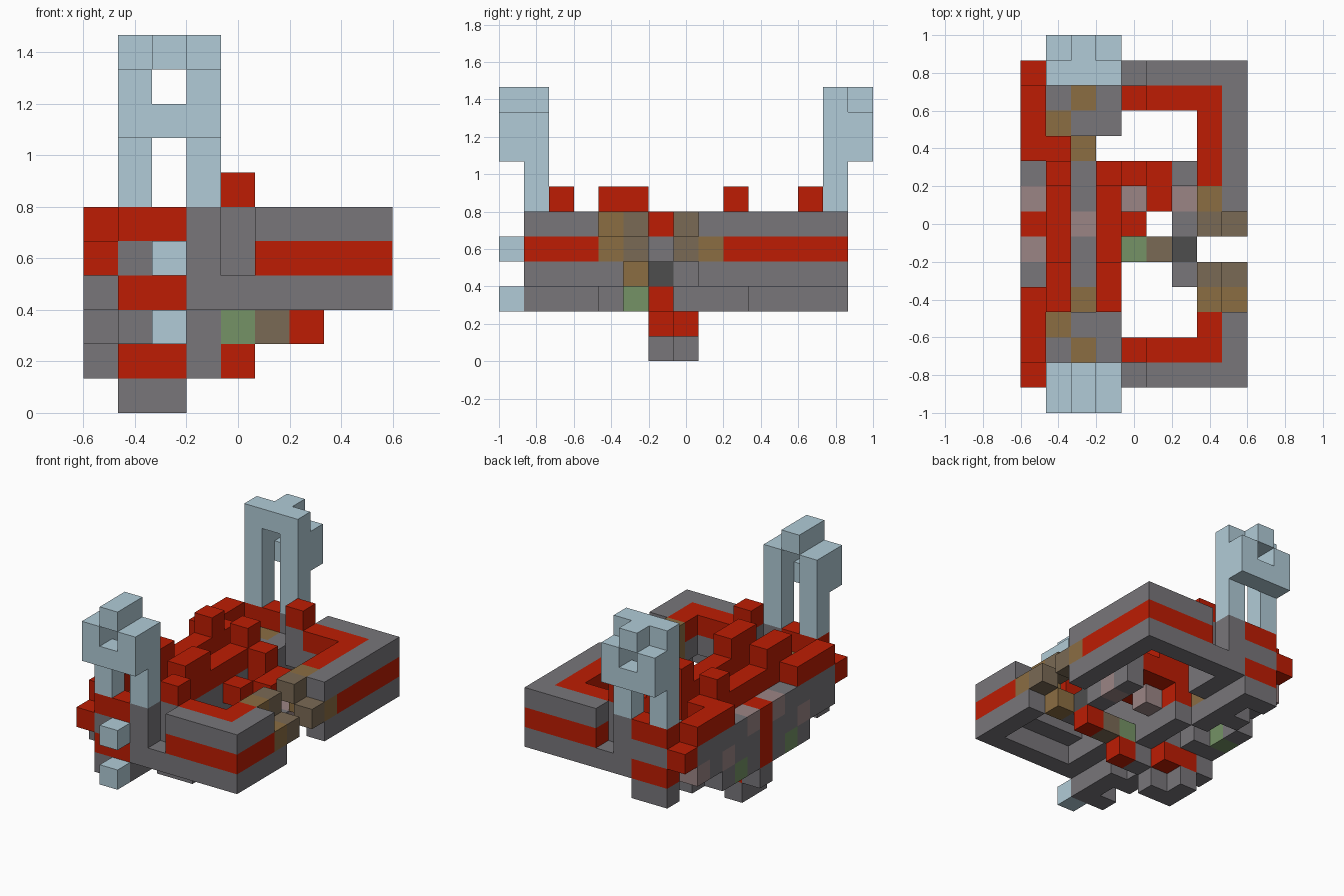
import bpy
import bmesh
from mathutils import Vector

if "Cube" in bpy.data.objects:
    bpy.data.objects.remove(bpy.data.objects["Cube"], do_unlink=True)

UNIT = 2 / 15
PALETTE = {
    "gray": (.188, .181, .195), "red": (.51, .012, .001), "blue": (.44, .6, .68),
    "brown": (.26, .155, .055), "umber": (.195, .143, .09), "rose": (.33, .235, .235),
    "green": (.178, .29, .132), "charcoal": (.075, .075, .075),
}
NAMES = list(PALETTE)
materials = []
for name, rgb in PALETTE.items():
    mat = bpy.data.materials.new(name)
    mat.use_nodes = True
    mat.diffuse_color = (*rgb, 1)
    shader = next(n for n in mat.node_tree.nodes if n.type == 'BSDF_PRINCIPLED')
    shader.inputs["Base Color"].default_value = (*rgb, 1)
    shader.inputs["Roughness"].default_value = .8
    materials.append(mat)

cells = {}


def span(v):
    return range(v[0], v[1] + 1) if isinstance(v, tuple) else (v,)


def box(part, color, x, y, z):
    """Fill a block of grid cells; later blocks override earlier ones."""
    for i in span(x):
        for j in span(y):
            for k in span(z):
                cells[i, j, k] = (part, color)


def both(part, color, x, y, z):
    """Fill a block and its mirror across the middle of the craft."""
    box(part, color, x, y, z)
    flip = (14 - y[1], 14 - y[0]) if isinstance(y, tuple) else 14 - y
    box(part, color, x, flip, z)


# Hull: end plates, stepped back wall and underside
both("hull", "gray", (1, 3), 1, (3, 5))
both("hull", "gray", 2, (1, 3), 2)
both("hull", "gray", 1, 1, 2)
both("hull", "gray", 1, 3, 2)
both("hull", "red", (1, 2), 1, 5)
both("hull", "red", (1, 2), 1, 3)
box("hull", "gray", (0, 2), (2, 12), 3)
box("hull", "gray", 0, (2, 12), 4)
both("hull", "gray", (1, 3), (2, 3), (3, 4))
box("hull", "gray", 0, (4, 10), 2)
box("hull", "gray", 1, 8, 2)
box("hull", "gray", 3, (8, 9), 2)
box("hull", "gray", 2, 10, 2)
box("hull", "gray", 1, 4, 2)
both("hull", "red", 0, 1, 4)
both("hull", "red", 0, (2, 4), 5)
box("hull", "red", 0, 7, (2, 4))
both("hull", "rose", 0, 6, 4)
both("hull", "rose", 0, 4, 3)
box("hull", "rose", 0, 12, 3)
both("hull", "green", 0, 5, 2)
both("hull", "brown", 2, 2, 4)
both("hull", "brown", 1, 3, 4)
both("hull", "brown", 2, 4, 3)
box("hull", "rose", 2, 7, 3)

# Red deck ridges
box("deck_ridge", "gray", 1, (4, 10), 4)
box("deck_ridge", "red", 1, (4, 10), 5)
box("deck_ridge", "red", 1, (4, 5), 6)
box("deck_ridge", "red", 1, 9, 6)
box("deck_ridge", "gray", 3, (4, 8), (3, 4))
box("deck_ridge", "red", 3, (4, 8), 5)
box("deck_ridge", "red", 3, (4, 5), 6)
box("deck_ridge", "red", 3, 9, (3, 6))

# Wings: layered gray and red frames with an inlaid top, recessed underneath
for layer, color in ((3, "gray"), (4, "red"), (5, "gray")):
    both("wing", color, (5, 8), 1, layer)
    box("wing", color, 8, (2, 3), layer)
    box("wing", color, 8, (8, 12), layer)
both("wing", "gray", 4, 1, 3)
both("wing", "gray", (4, 7), 2, 4)
both("wing", "gray", 7, 3, 4)
box("wing", "gray", 7, (9, 10), 4)
both("wing", "red", (4, 7), 2, 5)
both("wing", "red", 7, 3, 5)
box("wing", "red", 7, (9, 10), 5)
both("wing", "gray", 4, 2, 5)
both("wing", "red", 4, 2, 6)
box("wing", "gray", 8, 4, 3)
# Broken brown wing tips, lower on the outside
box("wing", "brown", 7, 4, (4, 5))
box("wing", "brown", 8, 4, 4)
box("wing", "umber", 7, 5, 5)
box("wing", "umber", 8, 5, 4)
box("wing", "brown", 7, 5, 3)
box("wing", "umber", 7, 7, 5)
box("wing", "umber", 8, 7, 4)
box("wing", "brown", 7, 8, (4, 5))
box("wing", "brown", 8, 8, 4)

# Cockpit between the wings
box("cockpit", "red", 4, 9, (4, 5))
box("cockpit", "red", 5, (8, 9), 4)
box("cockpit", "gray", 6, (7, 9), 3)
box("cockpit", "gray", 6, 9, 4)
box("cockpit", "gray", 6, 5, 3)
box("cockpit", "rose", 6, 8, 3)
box("cockpit", "rose", 4, 8, 3)
box("cockpit", "red", 4, 7, 4)
box("cockpit", "charcoal", 6, 6, 3)

# Keel and the arm reaching forward under the cockpit
box("keel", "gray", (1, 3), (6, 7), 2)
box("keel", "green", 4, 6, 2)
box("keel", "umber", 5, 6, 2)
box("keel", "red", 6, 6, 2)
box("keel", "red", (1, 2), (6, 7), 1)
box("keel", "gray", 0, 7, 1)
box("keel", "gray", 3, 6, 1)
box("keel", "red", 4, 6, 1)
box("keel", "gray", (1, 2), 6, 0)
box("keel", "gray", 1, 7, 0)

# Side thrusters
for height in (2, 4):
    box("thruster", "blue", 2, 0, height)

# Towers: two legs, an outer bracket and a raised crest
for part, inner, outer in (("front_tower", 1, 0), ("rear_tower", 13, 14)):
    for leg in (1, 3):
        box(part, "blue", leg, inner, (6, 9))
        box(part, "blue", leg, outer, (8, 9))
    box(part, "blue", 2, outer, 8)
    for depth in (inner, outer):
        box(part, "blue", 2, depth, 10)
box("rear_tower", "blue", (1, 3), 13, 10)

# Turn each part into a mesh made of its exposed cell faces
ORIGIN = Vector((-.6, -1, 0))
for part in sorted({entry[0] for entry in cells.values()}):
    bm = bmesh.new()
    for cell, (owner, color) in cells.items():
        if owner != part:
            continue
        for axis in range(3):
            for side in (0, 1):
                near = list(cell)
                near[axis] += 2 * side - 1
                if tuple(near) in cells:
                    continue
                base = Vector(cell)
                base[axis] += side
                u, v = Vector(), Vector()
                u[(axis + 1) % 3] = 1
                v[(axis + 2) % 3] = 1
                corners = [base, base + u, base + u + v, base + v]
                if not side:
                    corners.reverse()
                face = bm.faces.new([bm.verts.new(ORIGIN + c * UNIT) for c in corners])
                face.material_index = NAMES.index(color)
    bmesh.ops.remove_doubles(bm, verts=bm.verts[:], dist=UNIT / 100)
    bmesh.ops.dissolve_limit(bm, angle_limit=.01, verts=bm.verts[:], edges=bm.edges[:],
                             delimit={'MATERIAL'})
    mesh = bpy.data.meshes.new(part)
    bm.to_mesh(mesh)
    bm.free()
    for mat in materials:
        mesh.materials.append(mat)
    bpy.context.collection.objects.link(bpy.data.objects.new(part, mesh))
